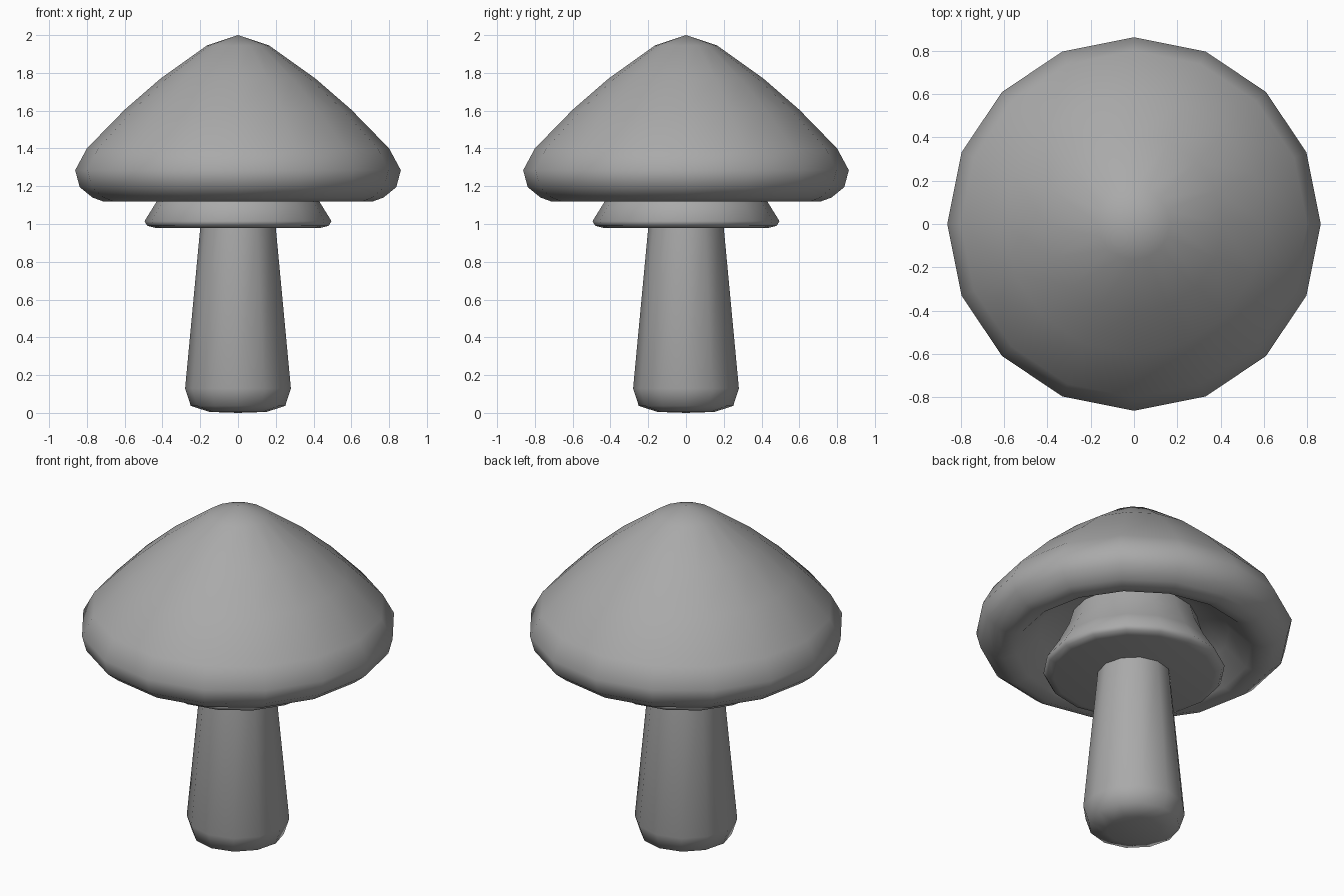
import bpy, bmesh, math

cube = bpy.data.objects.get("Cube")
if cube:
    bpy.data.objects.remove(cube, do_unlink=True)

# One plain grey for the whole mushroom
grey = bpy.data.materials.new("warm_grey")
grey.use_nodes = True
colour = (0.4, 0.4, 0.4, 1)
grey.diffuse_color = colour
grey.node_tree.nodes["Principled BSDF"].inputs["Base Color"].default_value = colour


def lathe(name, profile, sides):
    """Revolve a closed (radius, height) profile about the z axis."""
    bm = bmesh.new()
    rings = []
    for r, z in profile:
        if r == 0:
            rings.append([bm.verts.new((0, 0, z))] * sides)
        else:
            angles = [2 * math.pi * i / sides for i in range(sides)]
            rings.append([bm.verts.new((r * math.cos(a), r * math.sin(a), z)) for a in angles])
    for low, high in zip(rings, rings[1:]):
        for i in range(sides):
            j = (i + 1) % sides
            corners = dict.fromkeys((low[i], low[j], high[j], high[i]))
            bm.faces.new(list(corners))
    bmesh.ops.recalc_face_normals(bm, faces=bm.faces)
    mesh = bpy.data.meshes.new(name)
    bm.to_mesh(mesh)
    bm.free()
    mesh.materials.append(grey)
    obj = bpy.data.objects.new(name, mesh)
    bpy.context.collection.objects.link(obj)
    bpy.ops.object.select_all(action="DESELECT")
    obj.select_set(True)
    bpy.context.view_layer.objects.active = obj
    bpy.ops.object.shade_smooth_by_angle(angle=math.radians(65))
    return obj


# Stalk with a rounded, swollen foot
lathe("stalk", [(0, 0), (0.15, 0.005), (0.25, 0.037), (0.28, 0.13),
                (0.2, 0.98), (0.18, 1.3), (0, 1.3)], 12)

# Flared collar running up under the cap
lathe("collar", [(0, 0.98), (0.44, 0.98), (0.48, 0.99), (0.495, 1.015),
                 (0.43, 1.12), (0.37, 1.24), (0.33, 1.38), (0, 1.38)], 16)

# Cap: hollow underside, rolled rim, pointed dome
lathe("cap", [(0, 1.36), (0.36, 1.33), (0.52, 1.25), (0.64, 1.14), (0.715, 1.12),
              (0.77, 1.14), (0.838, 1.195), (0.862, 1.285), (0.8, 1.4),
              (0.6, 1.605), (0.41, 1.77), (0.165, 1.945), (0, 2)], 16)
